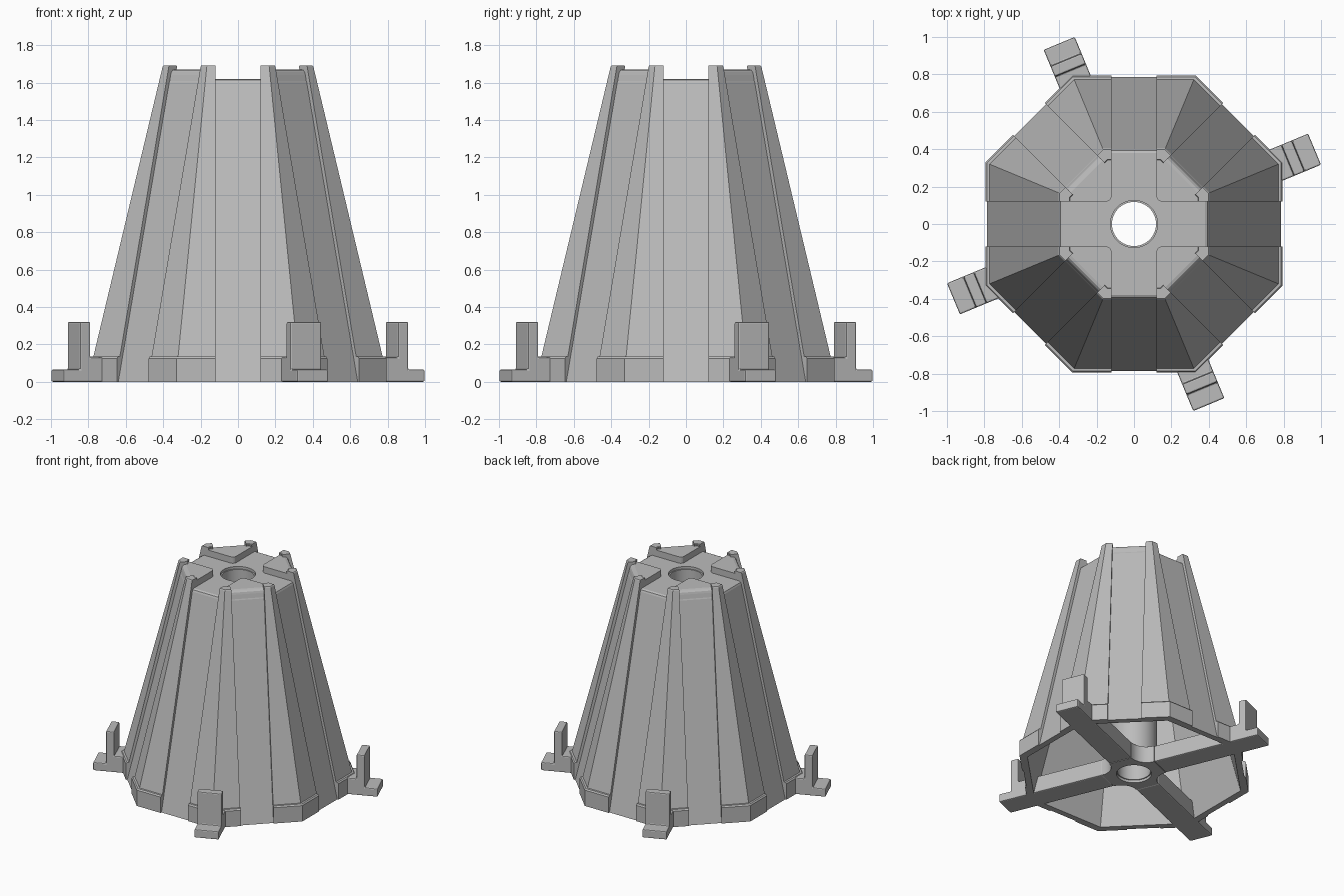
import bpy
import bmesh
from math import pi, cos, sin, tan, radians
from mathutils import Matrix, Vector

cube = bpy.data.objects.get("Cube")
if cube:
    bpy.data.objects.remove(cube, do_unlink=True)

grey = bpy.data.materials.new("plain_grey")
grey.use_nodes = True
colour = (0.5, 0.5, 0.5, 1)
grey.diffuse_color = colour
grey.node_tree.nodes["Principled BSDF"].inputs["Base Color"].default_value = colour

T = tan(pi / 8)
GAP = 0.12          # half width of every channel


def finish(name, bm, bevel=0, smooth=None):
    """Turn a bmesh into a named grey object."""
    bmesh.ops.recalc_face_normals(bm, faces=bm.faces)
    mesh = bpy.data.meshes.new(name)
    bm.to_mesh(mesh)
    bm.free()
    mesh.materials.append(grey)
    ob = bpy.data.objects.new(name, mesh)
    bpy.context.collection.objects.link(ob)
    if bevel:
        mod = ob.modifiers.new("soft_edges", 'BEVEL')
        mod.width, mod.segments = bevel, 2
    if smooth:
        bpy.ops.object.select_all(action='DESELECT')
        ob.select_set(True)
        bpy.context.view_layer.objects.active = ob
        bpy.ops.object.shade_smooth_by_angle(angle=radians(smooth))
    return ob


def loft(bm, rings, closed=False):
    """Skin a list of equal-length point loops, capped or joined end to end."""
    rows = [[bm.verts.new(p) for p in ring] for ring in rings]
    n = len(rows[0])
    for a, b in zip(rows, rows[1:] + (rows[:1] if closed else [])):
        for i in range(n):
            j = (i + 1) % n
            bm.faces.new((a[i], a[j], b[j], b[i]))
    if not closed:
        bm.faces.new(rows[0])
        bm.faces.new(rows[-1])


def ring(radius, z, sides, turn=0.0):
    return [(radius * cos(turn + 2 * pi * i / sides),
             radius * sin(turn + 2 * pi * i / sides), z) for i in range(sides)]


def octagon(apothem, z):
    return ring(apothem / cos(pi / 8), z, 8, pi / 8)


# Hollow tapered octagonal shell, open underneath
bm = bmesh.new()
profile = [(0.345, 1.56), (0.74, 0), (0.785, 0), (0.40, 1.6),
           (0.394, 1.613), (0.38, 1.62)]
loft(bm, [octagon(a, z) for a, z in profile])
shell = finish("tapered_shell", bm)


# Eight corner ribs with a thicker foot band
def rib_section(outer, inner, z, turn):
    flat = [(outer, GAP), (outer, outer * T)]
    back = [(inner, inner * T), (inner, GAP)]
    eighth = Matrix.Rotation(pi / 4, 3, 'Z')
    far = [eighth @ Vector((a, -GAP, z)) for a in (outer, inner)]
    pts = [Vector((x, y, z)) for x, y in flat] + far
    pts += [Vector((x, y, z)) for x, y in back]
    return [turn @ p for p in pts]


bm = bmesh.new()
for i in range(8):
    turn = Matrix.Rotation(i * pi / 4, 3, 'Z')
    levels = [(0.795, 0.75, 0), (0.795, 0.718, 0.125), (0.787, 0.715, 0.135),
              (0.773, 0.715, 0.136), (0.403, 0.341, 1.685), (0.398, 0.345, 1.69)]
    loft(bm, [rib_section(o, n, z, turn) for o, n, z in levels])
finish("corner_ribs", bm)


# Four raised pads on the top, leaving a cross of channels
def pad_section(apothem, z, turn):
    r = 0.03
    pts = [(GAP + r * (1 - cos(t)), GAP + r * (1 - sin(t)))
           for t in (pi / 2 * k / 4 for k in range(5))]
    pts += [(apothem, GAP), (apothem, apothem * T),
            (apothem * T, apothem), (GAP, apothem)]
    # arc runs from the y side to the x side
    return [turn @ Vector((x, y, z)) for x, y in pts]


bm = bmesh.new()
for i in range(4):
    turn = Matrix.Rotation(i * pi / 2, 3, 'Z')
    levels = [(0.398, 1.6), (0.389, 1.64), (0.384, 1.655), (0.374, 1.666), (0.358, 1.67)]
    loft(bm, [pad_section(a, z, turn) for a, z in levels])
finish("top_pads", bm)

# Central tube
bm = bmesh.new()
tube = [(0.118, 0.02), (0.165, 0.02), (0.165, 1.6), (0.118, 1.6)]
loft(bm, [ring(r, z, 48) for r, z in tube], closed=True)
finish("central_tube", bm, smooth=30)

# Filleted crossing plate that joins the arms to the tube
HALF, FILLET = 0.09, 0.12
REACH = HALF + FILLET
outline = []
for i in range(4):
    turn = Matrix.Rotation(pi / 8 + i * pi / 2, 3, 'Z')
    for k in range(9):
        t = pi / 2 * k / 8
        outline.append(turn @ Vector((REACH - FILLET * sin(t), REACH - FILLET * cos(t), 0)))
bm = bmesh.new()
loft(bm, [[p + Vector((0, 0, z)) for p in outline] for z in (0, 0.13)])
hub = finish("crossing_plate", bm, smooth=30)

# Four arms running out through alternate corners, each with an upright tab
side = [(REACH, 0), (1.045, 0), (1.045, 0.065), (0.95, 0.065), (0.95, 0.32),
        (0.89, 0.32), (0.89, 0.13), (REACH, 0.13)]
bm = bmesh.new()
for i in range(4):
    turn = Matrix.Rotation(pi / 8 + i * pi / 2, 3, 'Z')
    loft(bm, [[turn @ Vector((r, y, z)) for r, z in side] for y in (-HALF, HALF)])
finish("clip_arms", bm, bevel=0.008)

# Bore through the top and the crossing plate
bm = bmesh.new()
loft(bm, [ring(0.126, z, 48) for z in (-0.1, 1.8)])
bore = finish("bore_cutter", bm)
bore.hide_render = True
bore.hide_viewport = True
bore.display_type = 'WIRE'
for ob in (shell, hub):
    mod = ob.modifiers.new("bore", 'BOOLEAN')
    mod.operation, mod.object, mod.solver = 'DIFFERENCE', bore, 'EXACT'
